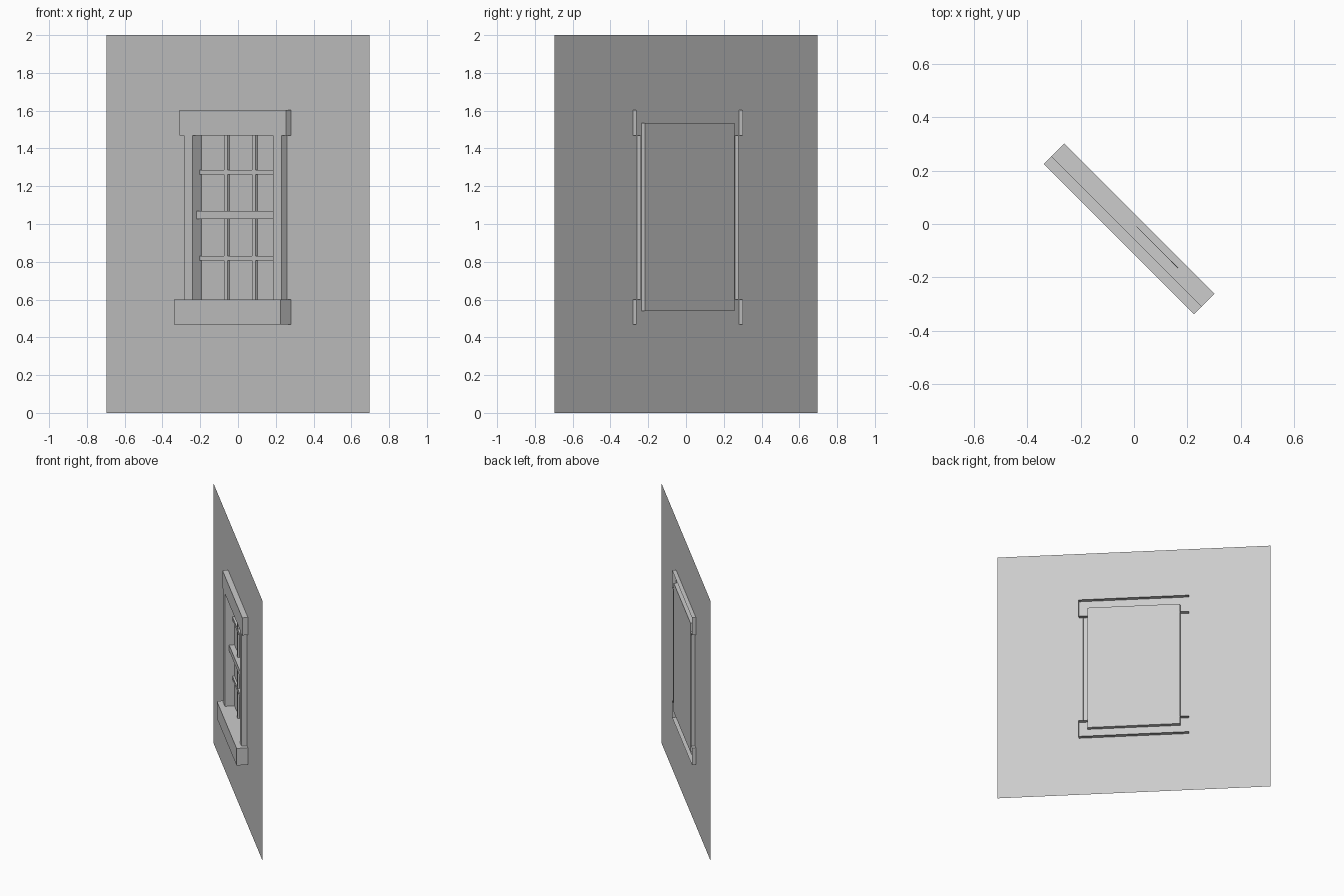
import bpy
import bmesh
from math import radians
from mathutils import Matrix

cube = bpy.data.objects.get("Cube")
if cube:
    bpy.data.objects.remove(cube, do_unlink=True)

# One plain grey for everything
grey = bpy.data.materials.new("plain_grey")
grey.use_nodes = True
colour = (0.604, 0.604, 0.604, 1)
grey.diffuse_color = colour
grey.node_tree.nodes["Principled BSDF"].inputs["Base Color"].default_value = colour

# Parts are laid out along x facing -y, then turned to stand diagonally
TURN = Matrix.Rotation(radians(-45), 4, "Z")
BACK = 0.028        # rear of the pocket and frame
FRONT = -0.04       # front of the frame
OPENING = 0.301     # half width between the jambs
SILL_TOP, LINTEL_BOTTOM = 0.60, 1.468


def finish(name, bm):
    mesh = bpy.data.meshes.new(name)
    bm.transform(TURN)
    bm.to_mesh(mesh)
    bm.free()
    mesh.materials.append(grey)
    obj = bpy.data.objects.new(name, mesh)
    bpy.context.collection.objects.link(obj)
    return obj


def open_box(name, x, y, z, open_ends=False):
    """Box between the given ranges, hollow and open at the back."""
    bm = bmesh.new()
    bmesh.ops.create_cube(bm, size=1)
    for v in bm.verts:
        v.co = [r[1] if c > 0 else r[0] for c, r in zip(v.co, (x, y, z))]
    bm.normal_update()
    unwanted = [f for f in bm.faces
                if f.normal.y > 0.9 or (open_ends and abs(f.normal.z) > 0.9)]
    bmesh.ops.delete(bm, geom=unwanted, context="FACES")
    return finish(name, bm)


def rectangle(bm, half, low, high, y):
    corners = ((-half, low), (half, low), (half, high), (-half, high))
    return [bm.verts.new((x, y, z)) for x, z in corners]


# Thin wall with a shallow pocket pushed backwards for the window
bm = bmesh.new()
loops = [rectangle(bm, 0.985, 0, 2, 0),
         rectangle(bm, 0.335, 0.54, 1.534, 0),
         rectangle(bm, 0.335, 0.54, 1.534, BACK)]
for a, b in zip(loops, loops[1:]):
    for i in range(4):
        j = (i + 1) % 4
        bm.faces.new((a[i], a[j], b[j], b[i]))
bm.faces.new(loops[-1])
finish("wall", bm)

# Surround: lintel, deep sill and two jambs
open_box("lintel", (-0.398, 0.398), (FRONT, BACK), (LINTEL_BOTTOM, 1.603))
open_box("sill", (-0.398, 0.398), (2 * FRONT, BACK), (0.469, SILL_TOP))
for side, name in ((-1, "right_jamb"), (1, "left_jamb")):
    span = sorted((side * OPENING, side * 0.366))
    open_box(name, span, (FRONT, BACK), (SILL_TOP, LINTEL_BOTTOM), True)

# Glazing bars, with a thicker meeting rail in the middle
for side, name in ((-1, "right_bar"), (1, "left_bar")):
    mid = side * 0.104
    open_box(name, (mid - 0.014, mid + 0.014), (0.013, BACK),
             (SILL_TOP, LINTEL_BOTTOM), True)
for name, mid, half, front in (("upper_bar", 1.275, 0.012, 0.013),
                               ("meeting_rail", 1.048, 0.022, -0.01),
                               ("lower_bar", 0.818, 0.012, 0.013)):
    open_box(name, (-OPENING, OPENING), (front, BACK), (mid - half, mid + half))
